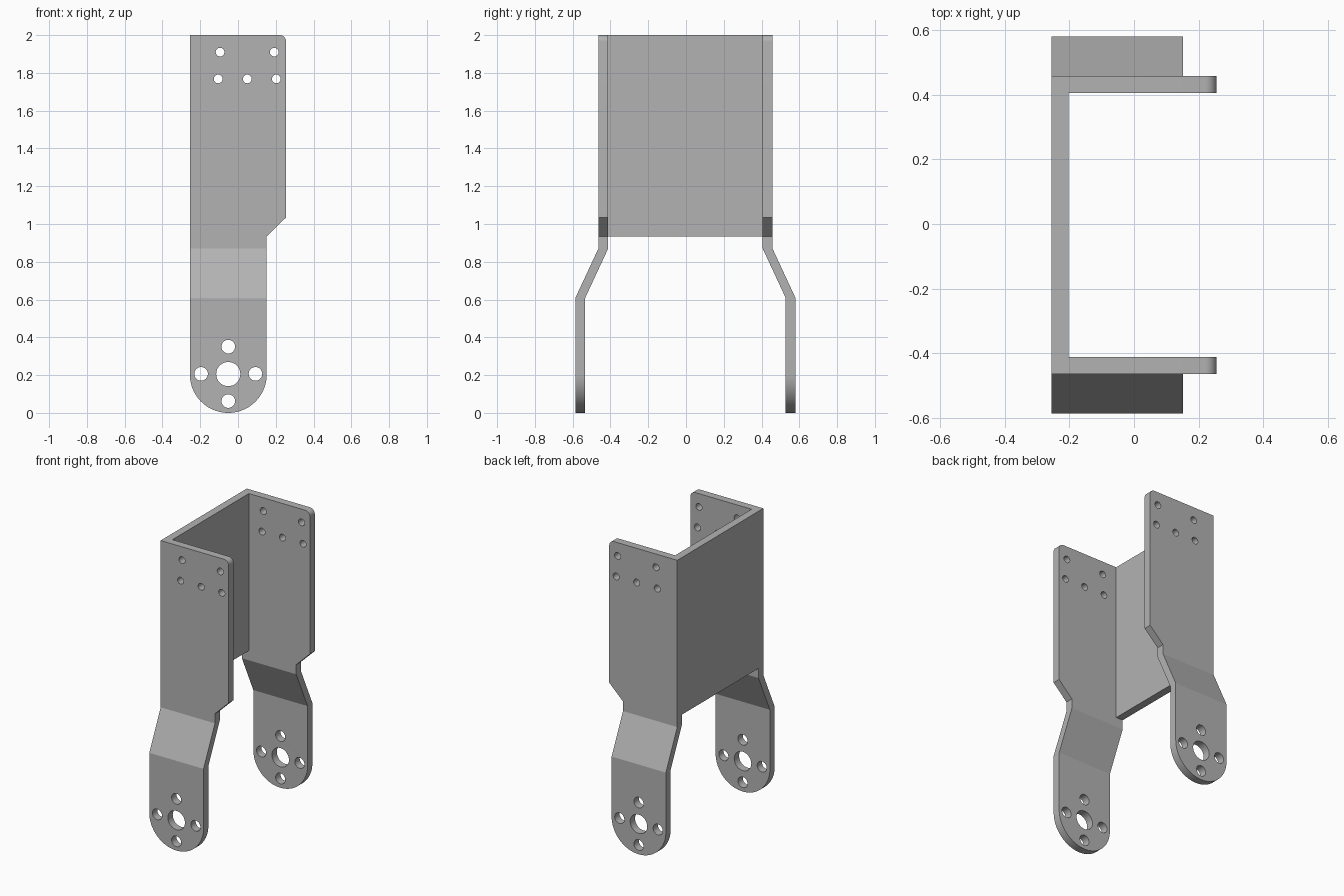
import bpy, bmesh, math
from mathutils import Matrix

if "Cube" in bpy.data.objects:
    bpy.data.objects.remove(bpy.data.objects["Cube"])

# Plain grey metal
metal = bpy.data.materials.new("grey metal")
metal.use_nodes = True
GREY = (0.45, 0.45, 0.45, 1)
metal.diffuse_color = GREY
metal.node_tree.nodes["Principled BSDF"].inputs["Base Color"].default_value = GREY

X_LEFT, X_LEG, X_RIGHT = -0.255, 0.152, 0.255
THICK = 0.052
PIVOT_X = (X_LEFT + X_LEG) / 2
RADIUS = (X_LEG - X_LEFT) / 2
FLARE = 0.122
BEND_LOW, BEND_HIGH = 0.608, 0.87
STEP_Z = 0.935


def arc(cx, cz, r, start, end, steps):
    angles = [math.radians(start + (end - start) * i / steps) for i in range(steps + 1)]
    return [(cx + r * math.cos(a), cz + r * math.sin(a)) for a in angles]


def circle(cx, cz, r):
    return arc(cx, cz, r, 0, 360, 32)[:-1]


def finish(bm, name):
    bmesh.ops.recalc_face_normals(bm, faces=bm.faces)
    mesh = bpy.data.meshes.new(name)
    bm.to_mesh(mesh)
    bm.free()
    mesh.materials.append(metal)
    obj = bpy.data.objects.new(name, mesh)
    bpy.context.collection.objects.link(obj)
    bpy.ops.object.select_all(action='DESELECT')
    obj.select_set(True)
    bpy.context.view_layer.objects.active = obj
    bpy.ops.object.shade_smooth_by_angle(angle=math.radians(20))
    return obj


# Flat outline of a side arm: rounded foot, step, rounded top corner
outline = arc(PIVOT_X, RADIUS, RADIUS, 180, 360, 40)
outline += [(X_LEG, STEP_Z), (X_RIGHT, 1.035)]
outline += arc(X_RIGHT - 0.035, 1.965, 0.035, 0, 90, 8)
outline += [(X_LEFT, 2.0)]

# Pivot hole, the four holes around it, and the mounting holes
holes = [circle(PIVOT_X, RADIUS + 0.002, 0.064)]
for k in range(4):
    a = k * math.pi / 2
    holes.append(circle(PIVOT_X + 0.144 * math.cos(a), RADIUS + 0.003 + 0.144 * math.sin(a), 0.036))
for x, z in [(-0.095, 1.91), (0.192, 1.91), (-0.105, 1.768), (0.049, 1.768), (0.203, 1.768)]:
    holes.append(circle(x, z, 0.023))


def side_arm(name, side, centre_y):
    # Punched flat plate
    curve = bpy.data.curves.new(name + "_outline", 'CURVE')
    curve.dimensions = '2D'
    curve.fill_mode = 'BOTH'
    curve.extrude = THICK / 2
    for loop in [outline] + holes:
        spline = curve.splines.new('POLY')
        spline.points.add(len(loop) - 1)
        for point, (x, z) in zip(spline.points, loop):
            point.co = (x, z, 0, 1)
        spline.use_cyclic_u = True
    temp = bpy.data.objects.new(name + "_flat", curve)
    bpy.context.collection.objects.link(temp)
    graph = bpy.context.evaluated_depsgraph_get()
    flat = bpy.data.meshes.new_from_object(temp.evaluated_get(graph))
    bm = bmesh.new()
    bm.from_mesh(flat)
    bpy.data.objects.remove(temp)
    bpy.data.curves.remove(curve)
    bpy.data.meshes.remove(flat)
    bmesh.ops.remove_doubles(bm, verts=bm.verts, dist=0.0002)
    bmesh.ops.transform(bm, matrix=Matrix.Rotation(math.pi / 2, 4, 'X'), verts=bm.verts)
    # Bend the leg outwards between the two fold lines
    for z in (BEND_LOW, BEND_HIGH):
        bmesh.ops.bisect_plane(bm, geom=bm.verts[:] + bm.edges[:] + bm.faces[:],
                               plane_co=(0, 0, z), plane_no=(0, 0, 1))
    for v in bm.verts:
        t = (BEND_HIGH - v.co.z) / (BEND_HIGH - BEND_LOW)
        v.co.y += centre_y + side * FLARE * min(max(t, 0), 1)
    return finish(bm, name)


FRONT_Y, BACK_Y = -0.438, 0.432
side_arm("front_arm", -1, FRONT_Y)
side_arm("back_arm", 1, BACK_Y)

# Web plate joining the two arms
bm = bmesh.new()
bmesh.ops.create_cube(bm, size=1)
width = BACK_Y - FRONT_Y - THICK
bmesh.ops.scale(bm, vec=(THICK, width, 2 - STEP_Z), verts=bm.verts)
bmesh.ops.translate(bm, vec=(X_LEFT + THICK / 2, (FRONT_Y + BACK_Y) / 2, (2 + STEP_Z) / 2), verts=bm.verts)
finish(bm, "web_plate")
